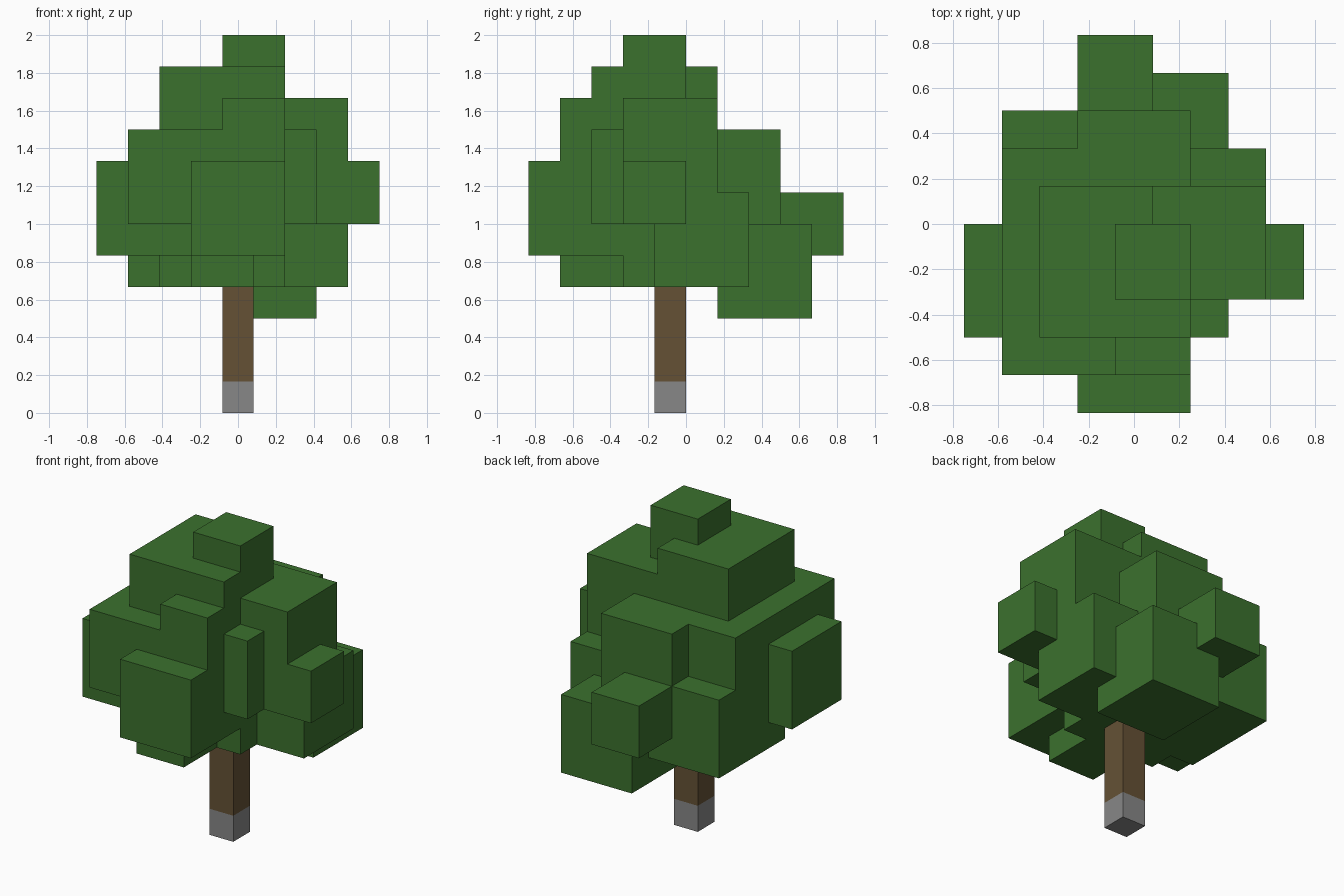
import bpy
import bmesh
from mathutils import Vector

UNIT = 1 / 6  # edge length of one block

cube = bpy.data.objects.get("Cube")
if cube:
    bpy.data.objects.remove(cube, do_unlink=True)


def make_material(name, rgb):
    mat = bpy.data.materials.new(name)
    mat.use_nodes = True
    mat.diffuse_color = (*rgb, 1)
    mat.node_tree.nodes["Principled BSDF"].inputs["Base Color"].default_value = (*rgb, 1)
    return mat


def make_box(name, mat, xs, ys, zs):
    """Box spanning three (low, high) ranges, given in blocks."""
    low, high = (Vector(c) * UNIT for c in zip(xs, ys, zs))
    bm = bmesh.new()
    bmesh.ops.create_cube(bm, size=1)
    for v in bm.verts:
        v.co = (low + high) / 2 + v.co * (high - low)
    mesh = bpy.data.meshes.new(name)
    bm.to_mesh(mesh)
    bm.free()
    mesh.materials.append(mat)
    obj = bpy.data.objects.new(name, mesh)
    bpy.context.collection.objects.link(obj)
    return obj


leaf = make_material("leaf_green", (0.044, 0.165, 0.027))
bark = make_material("bark_brown", (0.130, 0.083, 0.036))
stone = make_material("base_grey", (0.242, 0.242, 0.242))

# Trunk on its grey foot
make_box("trunk_foot", stone, (-.5, .5), (-1, 0), (0, 1))
make_box("trunk", bark, (-.5, .5), (-1, 0), (1, 5))

# Overlapping leaf blocks: x, y and z ranges
foliage = {
    "crown_tip": ((-.5, 1.5), (-2, 0), (9, 12)),
    "crown_back": ((-2.5, .5), (-3, 1), (9, 11)),
    "crown_front": ((-2.5, 1.5), (-3, 0), (9, 11)),
    "main_mass": ((-3.5, 1.5), (-4, 2), (6, 9)),
    "front_upper": ((-.5, 1.5), (-4, -1), (6, 10)),
    "front_bulge": ((-1.5, 1.5), (-5, -2), (5, 8)),
    "front_lower": ((-1.5, .5), (-4, -1), (4, 6)),
    "left_upper": ((.5, 3.5), (-2, 1), (6, 10)),
    "left_sliver": ((.5, 2.5), (-3, -1), (6, 9)),
    "left_knob": ((2.5, 4.5), (-2, 0), (6, 8)),
    "left_lower": ((.5, 3.5), (-1, 2), (4, 7)),
    "right_bulge": ((-4.5, -1.5), (-3, 0), (5, 8)),
    "right_lower": ((-3.5, .5), (-1, 3), (4, 7)),
    "under_core": ((-2.5, 1.5), (-2, 2), (4, 7)),
    "back_upper": ((-1.5, 1.5), (1, 3), (5, 9)),
    "back_knob": ((-1.5, .5), (2, 5), (5, 7)),
    "back_lower": ((-.5, 2.5), (1, 4), (3, 6)),
}
for part, ranges in foliage.items():
    make_box("leaves_" + part, leaf, *ranges)
